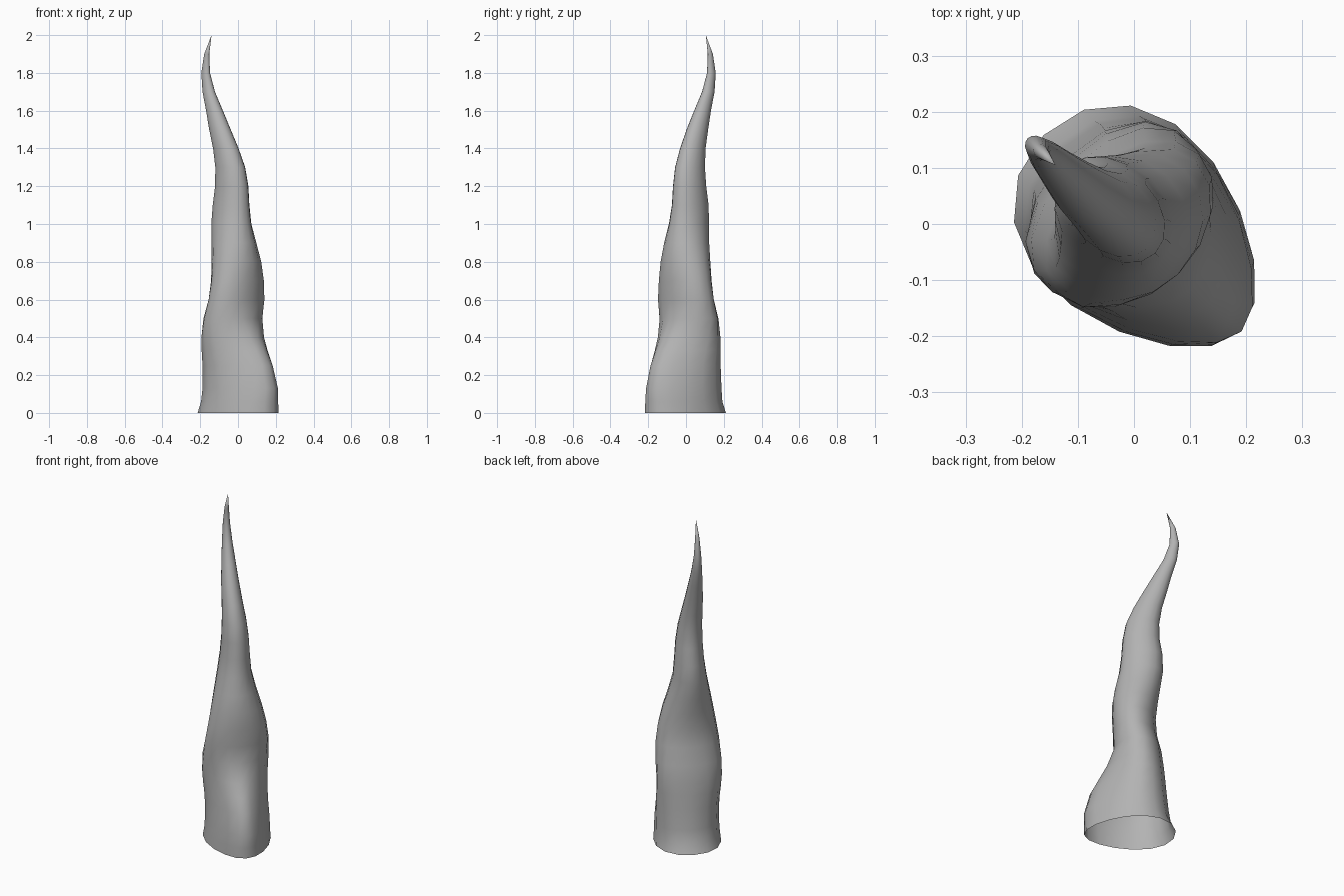
import bpy, bmesh, math

SIDES = 16
R = math.sqrt(0.5)

# Cross-sections: z, centre u, centre v, half-length along u, half-width along v, egg factor
# u runs along the diagonal (1,-1), the plane in which the horn sways; v along (1,1)
SECTIONS = [
    (0.00, 0.022, -0.002, 0.248, 0.180, 0.22),
    (0.06, 0.036, -0.002, 0.234, 0.173, 0.26),
    (0.13, 0.042, 0.000, 0.229, 0.168, 0.32),
    (0.25, 0.032, -0.003, 0.207, 0.163, 0.40),
    (0.33, 0.014, -0.006, 0.182, 0.167, 0.40),
    (0.40, -0.003, -0.008, 0.158, 0.173, 0.33),
    (0.50, -0.018, -0.008, 0.130, 0.181, 0.14),
    (0.60, -0.005, -0.006, 0.119, 0.176, 0.00),
    (0.70, 0.001, -0.005, 0.118, 0.161, 0.00),
    (0.80, -0.004, -0.008, 0.123, 0.140, 0.00),
    (0.90, -0.018, -0.013, 0.123, 0.115, 0.00),
    (1.00, -0.036, -0.014, 0.119, 0.093, 0.00),
    (1.10, -0.042, -0.010, 0.112, 0.082, 0.00),
    (1.20, -0.037, -0.010, 0.101, 0.075, 0.00),
    (1.30, -0.044, -0.014, 0.091, 0.067, 0.00),
    (1.40, -0.071, -0.020, 0.078, 0.057, 0.00),
    (1.50, -0.110, -0.025, 0.065, 0.049, 0.00),
    (1.60, -0.150, -0.026, 0.050, 0.039, 0.00),
    (1.70, -0.193, -0.026, 0.037, 0.029, 0.00),
    (1.80, -0.216, -0.026, 0.026, 0.020, 0.00),
    (1.90, -0.208, -0.026, 0.015, 0.012, 0.00),
]
TIP = (-0.14, 0.105, 2.0)


def section(bm, z, uc, vc, a, b, k):
    """One egg-shaped ring of the horn."""
    ring = []
    for i in range(SIDES):
        t = 2 * math.pi * i / SIDES
        u = uc + a * math.cos(t)
        v = vc + b * math.sin(t) * (1 - k * math.cos(t))
        ring.append(bm.verts.new(((u + v) * R, (v - u) * R, z)))
    return ring


# Horn: lofted rings, open at the base, closed to a point at the top
bm = bmesh.new()
rings = [section(bm, *s) for s in SECTIONS]
for lo, hi in zip(rings, rings[1:]):
    for i in range(SIDES):
        j = (i + 1) % SIDES
        bm.faces.new((lo[i], lo[j], hi[j], hi[i]))
tip = bm.verts.new(TIP)
for i in range(SIDES):
    bm.faces.new((rings[-1][i], rings[-1][(i + 1) % SIDES], tip))

for f in bm.faces:
    f.smooth = True
mesh = bpy.data.meshes.new("horn")
bm.to_mesh(mesh)
bm.free()
horn = bpy.data.objects.new("horn", mesh)
bpy.context.collection.objects.link(horn)

# Darker grey surface
grey = bpy.data.materials.new("dark_grey")
grey.diffuse_color = (0.45, 0.45, 0.45, 1)
mesh.materials.append(grey)
